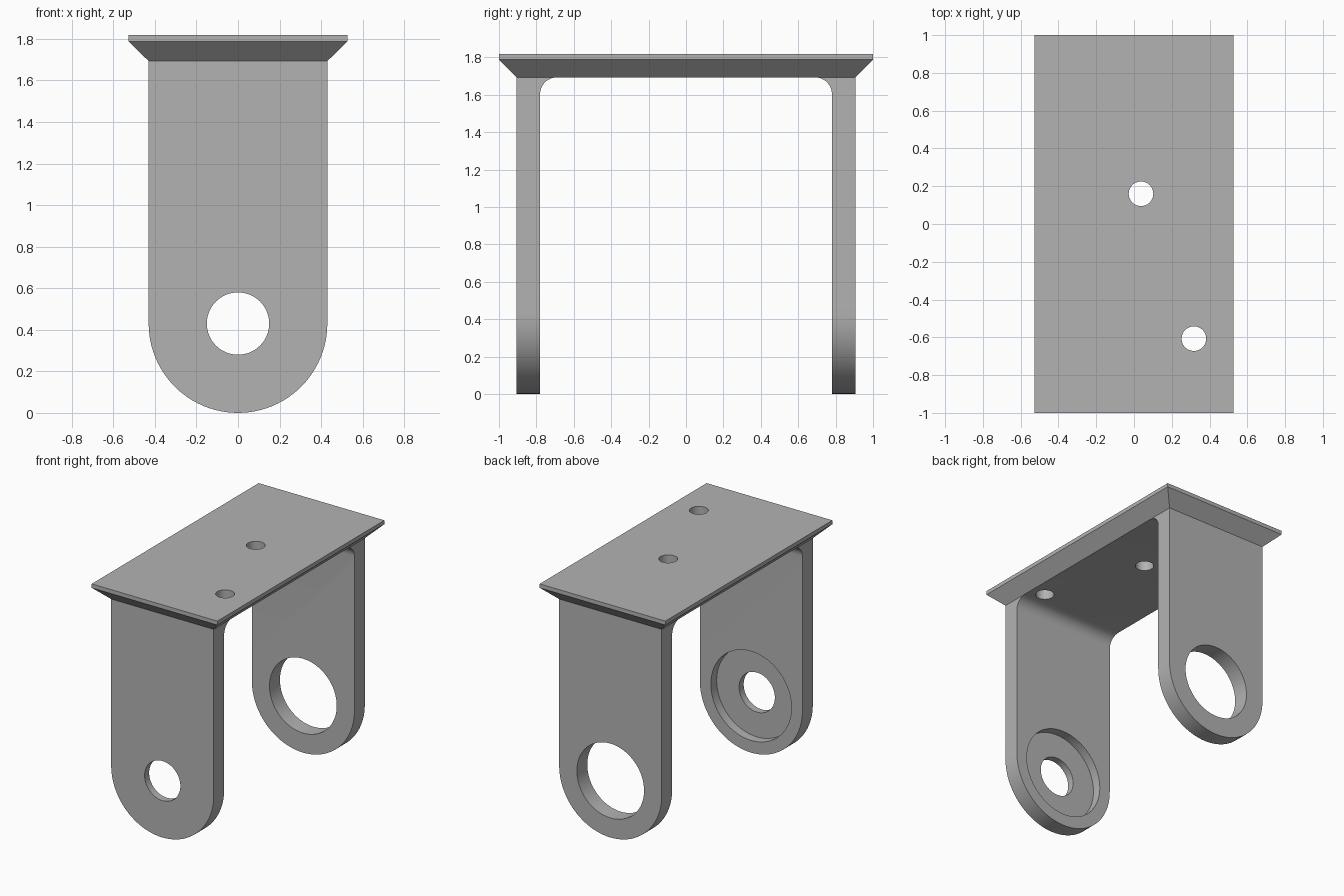
import bpy, bmesh, math
from mathutils import Matrix, Vector

cube = bpy.data.objects.get("Cube")
if cube:
    bpy.data.objects.remove(cube, do_unlink=True)

HALF_W, ARM_OUT, ARM_IN = 0.43, 0.905, 0.78
UNDER, RIM, TOP = 1.695, 1.79, 1.82
FILLET = 0.09
AXLE_Z = 0.432

grey = bpy.data.materials.new("plain grey")
grey.use_nodes = True
colour = (0.45, 0.45, 0.45, 1)
grey.diffuse_color = colour
grey.node_tree.nodes["Principled BSDF"].inputs["Base Color"].default_value = colour


def finish(name, bm):
    bmesh.ops.recalc_face_normals(bm, faces=bm.faces)
    mesh = bpy.data.meshes.new(name)
    bm.to_mesh(mesh)
    bm.free()
    mesh.materials.append(grey)
    obj = bpy.data.objects.new(name, mesh)
    bpy.context.collection.objects.link(obj)
    return obj


def prism(name, points, push):
    """Extrude a closed outline along a vector."""
    bm = bmesh.new()
    face = bm.faces.new([bm.verts.new(p) for p in points])
    new = bmesh.ops.extrude_face_region(bm, geom=[face])["geom"]
    verts = [v for v in new if isinstance(v, bmesh.types.BMVert)]
    bmesh.ops.translate(bm, verts=verts, vec=Vector(push))
    return finish(name, bm)


def cylinder(name, centre, radius, depth, along_y):
    turn = Matrix.Rotation(math.pi / 2, 4, 'X') if along_y else Matrix()
    bm = bmesh.new()
    bmesh.ops.create_cone(bm, cap_ends=True, segments=64, radius1=radius, radius2=radius,
                          depth=depth, matrix=Matrix.Translation(centre) @ turn)
    return finish(name, bm)


def combine(target, tool, operation):
    """Apply a boolean and discard the tool object."""
    mod = target.modifiers.new(operation.lower(), 'BOOLEAN')
    mod.operation, mod.object, mod.solver = operation, tool, 'EXACT'
    bpy.context.view_layer.update()
    graph = bpy.context.evaluated_depsgraph_get()
    mesh = bpy.data.meshes.new_from_object(target.evaluated_get(graph))
    target.modifiers.clear()
    target.data = mesh
    bpy.data.objects.remove(tool, do_unlink=True)


# Top plate: thin rim over a chamfered underside
bm = bmesh.new()
rings = [[bm.verts.new((sx * w, sy * d, z)) for sx, sy in ((-1, -1), (1, -1), (1, 1), (-1, 1))]
         for w, d, z in ((HALF_W, ARM_OUT, UNDER), (0.527, 1, RIM), (0.527, 1, TOP))]
for low, high in zip(rings, rings[1:]):
    for i in range(4):
        j = (i + 1) % 4
        bm.faces.new((low[i], low[j], high[j], high[i]))
bm.faces.new(rings[0])
bm.faces.new(rings[-1])
bracket = finish("bracket", bm)

# Arms: filleted side profile trimmed to a round-ended front outline
for side, name in ((-1, "front_arm"), (1, "back_arm")):
    profile = [(ARM_IN, 0), (ARM_OUT, 0), (ARM_OUT, 1.75), (ARM_IN - FILLET, 1.75)]
    for i in range(13):
        a = math.pi / 2 * (1 - i / 12)
        profile.append((ARM_IN - FILLET + FILLET * math.cos(a),
                        UNDER - FILLET + FILLET * math.sin(a)))
    arm = prism(name, [(-HALF_W, side * y, z) for y, z in profile], (2 * HALF_W, 0, 0))
    arc = [math.pi * (1 + i / 48) for i in range(49)]
    outline = [(HALF_W * math.cos(a), -1.2, AXLE_Z + HALF_W * math.sin(a)) for a in arc]
    outline += [(HALF_W, -1.2, 1.78), (-HALF_W, -1.2, 1.78)]
    combine(arm, prism("arm_outline", outline, (0, 2.4, 0)), 'INTERSECT')
    combine(bracket, arm, 'UNION')

# Axle holes, inner bearing recess and mounting holes
for centre, radius, depth, along_y in (
        ((0, -ARM_OUT, AXLE_Z), 0.15, 0.5, True),
        ((0, -ARM_IN, AXLE_Z), 0.338, 0.14, True),
        ((0, ARM_OUT, AXLE_Z), 0.282, 0.5, True),
        ((0.037, 0.16, TOP), 0.065, 0.5, False),
        ((0.317, -0.607, TOP), 0.065, 0.5, False)):
    combine(bracket, cylinder("hole_cutter", centre, radius, depth, along_y), 'DIFFERENCE')

# Sit exactly on the ground
lowest = min(v.co.z for v in bracket.data.vertices)
bracket.data.transform(Matrix.Translation((0, 0, -lowest)))

bpy.ops.object.select_all(action='DESELECT')
bracket.select_set(True)
bpy.context.view_layer.objects.active = bracket
bpy.ops.object.shade_smooth_by_angle(angle=math.radians(30))
